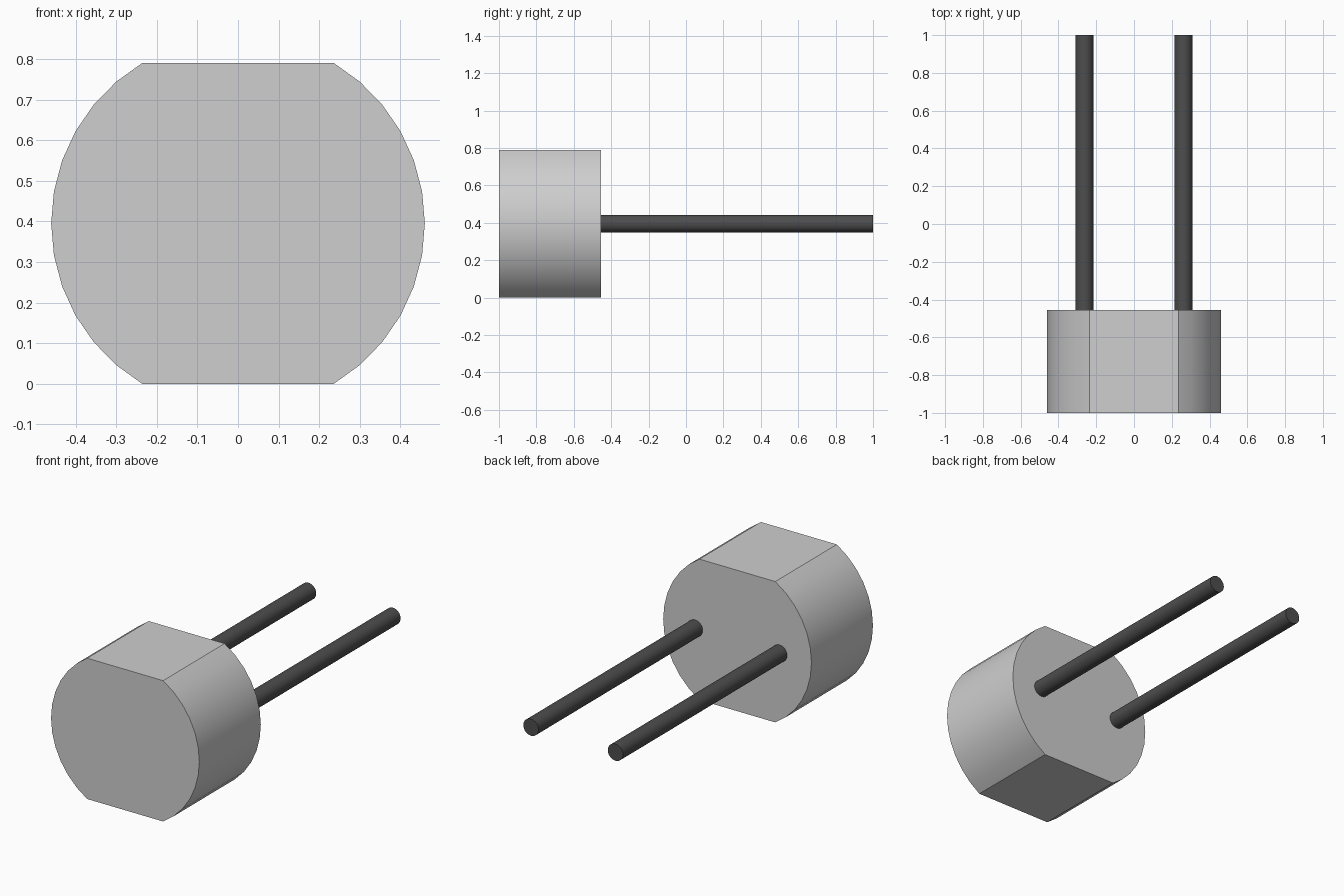
import bpy, bmesh, math
from mathutils import Vector

cube = bpy.data.objects.get("Cube")
if cube:
    bpy.data.objects.remove(cube, do_unlink=True)

CENTRE_Z = 0.395
RADIUS = 0.46


def make_material(name, value):
    mat = bpy.data.materials.new(name)
    colour = (value, value, value, 1.0)
    mat.diffuse_color = colour
    mat.use_nodes = True
    mat.node_tree.nodes["Principled BSDF"].inputs["Base Color"].default_value = colour
    return mat


def extrude_profile(name, profile, y0, y1, mat):
    """Extrude a closed x-z outline along y and shade its curved sides smooth."""
    bm = bmesh.new()
    face = bm.faces.new([bm.verts.new((x, y0, z)) for x, z in profile])
    result = bmesh.ops.extrude_face_region(bm, geom=[face])
    moved = [v for v in result["geom"] if isinstance(v, bmesh.types.BMVert)]
    bmesh.ops.translate(bm, verts=moved, vec=Vector((0, y1 - y0, 0)))
    bmesh.ops.recalc_face_normals(bm, faces=bm.faces)
    mesh = bpy.data.meshes.new(name)
    bm.to_mesh(mesh)
    bm.free()
    mesh.materials.append(mat)
    obj = bpy.data.objects.new(name, mesh)
    bpy.context.collection.objects.link(obj)
    bpy.ops.object.select_all(action='DESELECT')
    obj.select_set(True)
    bpy.context.view_layer.objects.active = obj
    bpy.ops.object.shade_smooth_by_angle(angle=math.radians(25))
    return obj


def arc(cx, cz, r, start, end, steps):
    angles = [start + (end - start) * i / steps for i in range(steps + 1)]
    return [(cx + r * math.cos(a), cz + r * math.sin(a)) for a in angles]


light_grey = make_material("light_grey", 0.62)
dark_grey = make_material("dark_grey", 0.075)

# Round body with a flat on the top and bottom
flat = math.asin(CENTRE_Z / RADIUS)
outline = (arc(0, CENTRE_Z, RADIUS, -flat, flat, 12)
           + arc(0, CENTRE_Z, RADIUS, math.pi - flat, math.pi + flat, 12))
extrude_profile("body", outline, -1.0, -0.455, light_grey)

# Two straight pins, seated slightly inside the back of the body
for side, x in (("left", 0.262), ("right", -0.262)):
    circle = arc(x, CENTRE_Z, 0.047, 0, 2 * math.pi, 32)[:-1]
    extrude_profile(side + "_pin", circle, -0.48, 1.0, dark_grey)
